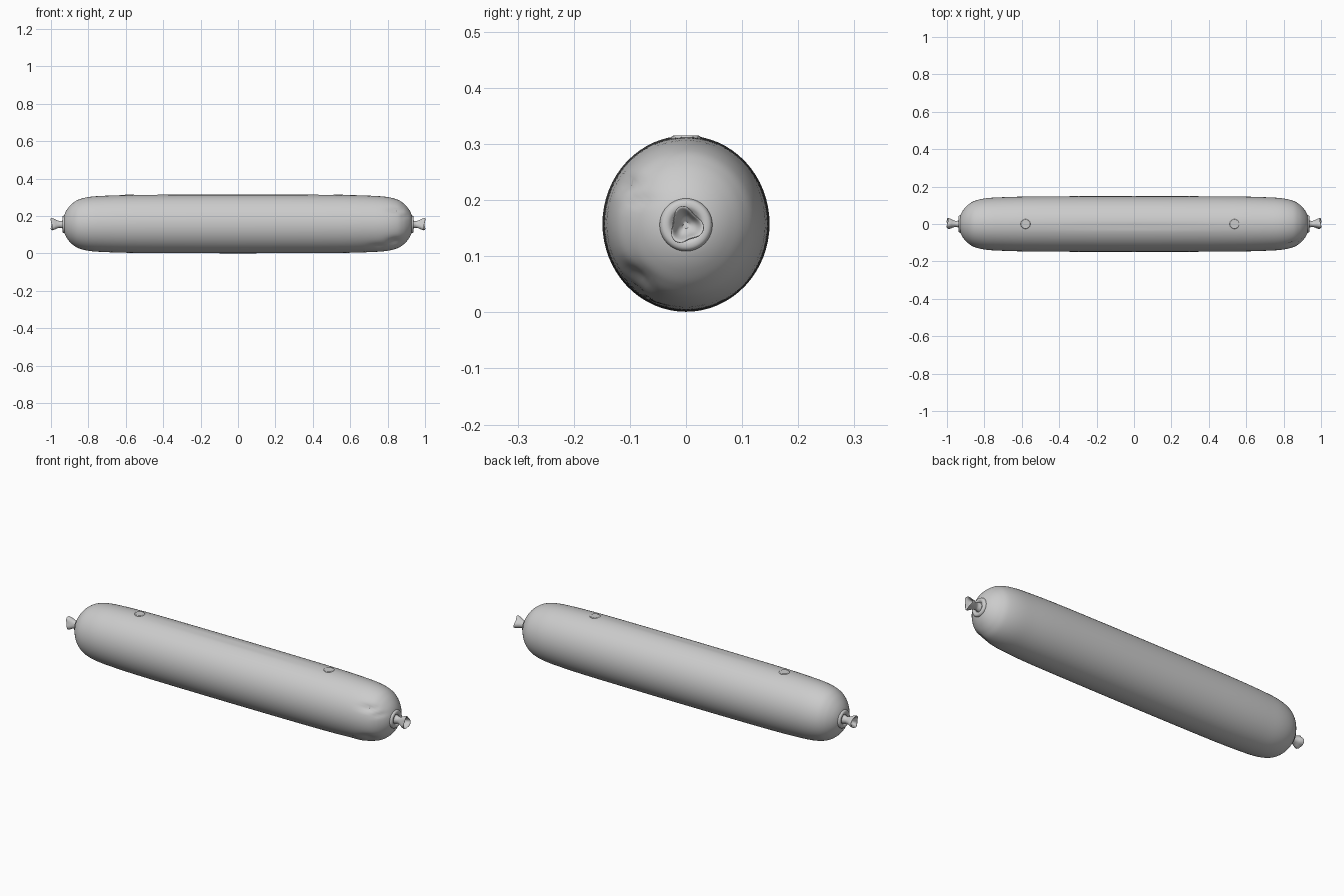
import bpy, bmesh, math
from mathutils import Vector

if "Cube" in bpy.data.objects:
    bpy.data.objects.remove(bpy.data.objects["Cube"])

CZ = 0.158      # height of the long axis
SEG = 64

grey = bpy.data.materials.new("casing grey")
grey.diffuse_color = (0.6, 0.6, 0.6, 1)
grey.use_nodes = True
grey.node_tree.nodes["Principled BSDF"].inputs["Base Color"].default_value = grey.diffuse_color


def smooth_curve(pts, n):
    """Catmull-Rom resampling of a short profile."""
    p = [pts[0]] + pts + [pts[-1]]
    out = []
    for i in range(1, len(p) - 2):
        a, b, c, d = (Vector(q) for q in p[i - 1:i + 3])
        for k in range(n):
            t = k / n
            out.append(0.5 * (2 * b + (c - a) * t + (2 * a - 5 * b + 4 * c - d) * t * t
                              + (3 * b - a - 3 * c + d) * t ** 3))
    return out + [Vector(pts[-1])]


def lathe(name, profile, shape, seg=SEG, angle=40):
    """Rings along x; shape(x, radius, angle) gives each point."""
    bm = bmesh.new()
    rings = [[bm.verts.new(shape(x, r, 2 * math.pi * k / seg)) for k in range(seg)]
             for x, r in profile]
    for a, b in zip(rings, rings[1:]):
        for k in range(seg):
            bm.faces.new((a[k], a[(k + 1) % seg], b[(k + 1) % seg], b[k]))
    bm.faces.new(rings[0])
    bm.faces.new(rings[-1])
    bmesh.ops.recalc_face_normals(bm, faces=bm.faces)
    me = bpy.data.meshes.new(name)
    bm.to_mesh(me)
    bm.free()
    ob = bpy.data.objects.new(name, me)
    bpy.context.collection.objects.link(ob)
    me.materials.append(grey)
    bpy.context.view_layer.objects.active = ob
    ob.select_set(True)
    bpy.ops.object.shade_smooth_by_angle(angle=math.radians(angle))
    ob.select_set(False)
    return ob


# Wrinkles in the casing: centre, spread in x/y/z, depth
DENTS = [((0.84, -0.10, 0.23), (0.05, 0.03, 0.012), 0.010),
         ((0.88, -0.07, 0.20), (0.03, 0.04, 0.010), 0.006),
         ((0.84, -0.09, 0.06), (0.045, 0.035, 0.025), 0.012),
         ((0.75, -0.10, 0.03), (0.05, 0.025, 0.020), 0.008),
         ((0.77, -0.06, 0.01), (0.05, 0.015, 0.015), -0.006),
         ((0.00, -0.012, 0.31), (0.40, 0.008, 0.05), 0.003)]


def body_shape(x, r, a):
    p = Vector((x, 0.949 * r * math.cos(a), CZ + r * math.sin(a)))
    off = 0
    for c, s, depth in DENTS:
        off += depth * math.exp(-sum(((p[i] - c[i]) / s[i]) ** 2 for i in range(3)))
    inward = (Vector((max(-0.78, min(0.78, x)), 0, CZ)) - p).normalized()
    return p + inward * off


# Long filled casing
half = smooth_curve([(0, 0.157), (0.3, 0.1565), (0.55, 0.155), (0.7, 0.151), (0.79, 0.145),
                     (0.85, 0.131), (0.885, 0.11), (0.91, 0.083), (0.926, 0.055),
                     (0.932, 0.03), (0.932, 0.005)], 8)
lathe("sausage_body", [(-x, r) for x, r in reversed(half[1:])] + [tuple(v) for v in half],
      body_shape)

# Pinched collar and flared, hollow tied tip at each end
collar = smooth_curve([(0.915, 0.046), (0.93, 0.047), (0.938, 0.042), (0.939, 0.032),
                       (0.933, 0.024)], 4)
tip = smooth_curve([(0.925, 0.026), (0.945, 0.019), (0.955, 0.018), (0.97, 0.022),
                    (0.985, 0.028), (1.0, 0.031), (0.999, 0.026), (0.98, 0.017),
                    (0.97, 0.006)], 4)
for side, word in ((1, "right"), (-1, "left")):
    def end_shape(x, r, a):
        return Vector((side * x, r * math.cos(a), CZ - 0.002 + r * math.sin(a)))

    def tip_shape(x, r, a):
        flare = max(0, (x - 0.945) / 0.055)
        r *= 1 + 0.16 * flare * math.cos(3 * a + 0.6)
        x -= 0.008 * flare * (1 + math.sin(2 * a + 0.5)) * 0.5
        return Vector((side * x, 0.9 * r * math.cos(a), CZ - 0.003 + r * math.sin(a)))

    lathe(word + "_collar", collar, end_shape, 40)
    lathe(word + "_tied_tip", tip, tip_shape, 32)

# Small round studs on the top
for x, word in ((-0.58, "left"), (0.537, "right")):
    bpy.ops.mesh.primitive_cylinder_add(vertices=32, radius=0.026, depth=0.03,
                                        location=(x, 0, 0.3))
    stud = bpy.context.object
    stud.name = word + "_top_stud"
    stud.data.materials.append(grey)
    bev = stud.modifiers.new("soft rim", 'BEVEL')
    bev.width = 0.003
    bev.segments = 2
    bpy.ops.object.shade_smooth_by_angle()
    stud.select_set(False)
